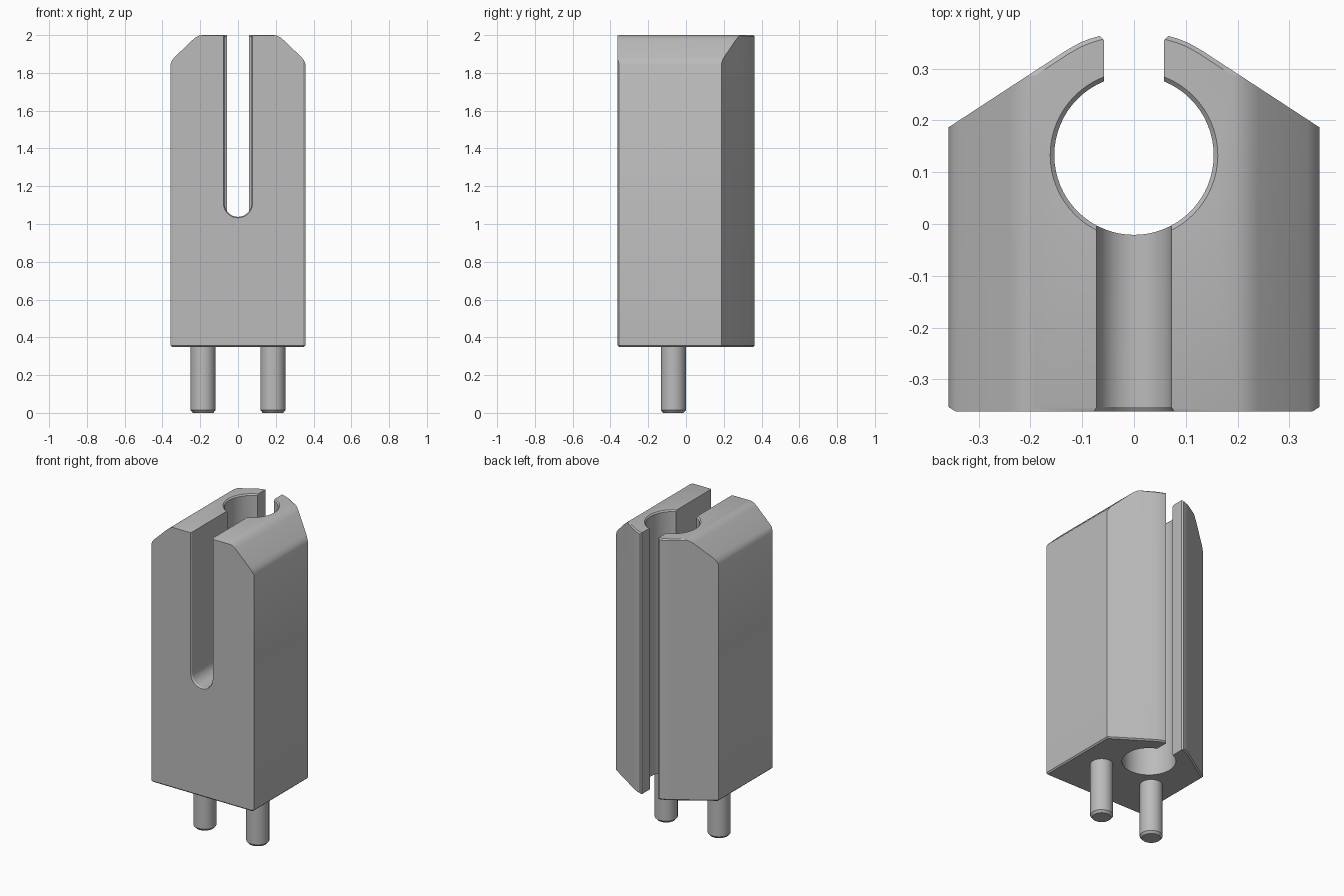
import bpy, bmesh, math

cube = bpy.data.objects.get("Cube")
if cube:
    bpy.data.objects.remove(cube, do_unlink=True)

grey = bpy.data.materials.new("light grey")
grey.use_nodes = True
grey.diffuse_color = (0.5, 0.5, 0.5, 1)
grey.node_tree.nodes["Principled BSDF"].inputs["Base Color"].default_value = (0.5, 0.5, 0.5, 1)


def loft(name, sections):
    """Solid through equally long closed rings of 3D points."""
    bm = bmesh.new()
    rings = [[bm.verts.new(p) for p in s] for s in sections]
    n = len(rings[0])
    for a, b in zip(rings, rings[1:]):
        for i in range(n):
            j = (i + 1) % n
            bm.faces.new((a[i], a[j], b[j], b[i]))
    bm.faces.new(rings[0])
    bm.faces.new(rings[-1])
    bmesh.ops.recalc_face_normals(bm, faces=bm.faces[:])
    mesh = bpy.data.meshes.new(name)
    bm.to_mesh(mesh)
    bm.free()
    mesh.materials.append(grey)
    ob = bpy.data.objects.new(name, mesh)
    bpy.context.collection.objects.link(ob)
    return ob


def circle(x, y, z, r, n=64):
    return [(x + r * math.cos(2 * math.pi * i / n), y + r * math.sin(2 * math.pi * i / n), z)
            for i in range(n)]


def slot_ring(y, r, zc=1.11, n=24):
    arc = [(-r * math.cos(math.pi * i / n), y, zc - r * math.sin(math.pi * i / n))
           for i in range(n + 1)]
    return arc + [(r, y, 2.2), (-r, y, 2.2)]


def cut(target, tool, operation="DIFFERENCE"):
    mod = target.modifiers.new(tool.name, "BOOLEAN")
    mod.operation, mod.object, mod.solver = operation, tool, "EXACT"
    tool.hide_render = True
    tool.hide_viewport = True


def mirrored(half):
    return half + [(-x, y) for x, y in reversed(half)]


def apply_all(ob, tools):
    bpy.context.view_layer.update()
    dg = bpy.context.evaluated_depsgraph_get()
    mesh = bpy.data.meshes.new_from_object(ob.evaluated_get(dg))
    ob.modifiers.clear()
    ob.data = mesh
    for tool in tools:
        bpy.data.objects.remove(tool, do_unlink=True)


def smooth(ob, angle=30):
    bpy.ops.object.select_all(action="DESELECT")
    ob.select_set(True)
    bpy.context.view_layer.objects.active = ob
    bpy.ops.object.shade_smooth_by_angle(angle=math.radians(angle))


# Body: plan outline crossed with the sloped-shoulder front profile
plan = mirrored([(0.345, -0.362), (0.358, -0.354), (0.358, 0.187), (0.13, 0.336),
                 (0.105, 0.35), (0.085, 0.358), (0.04, 0.371)])
body = loft("body", [[(x, y, z) for x, y in plan] for z in (0.35, 2.1)])
shoulder = mirrored([(0.4, 0.3), (0.4, 1.78), (0.358, 1.845), (0.348, 1.868), (0.335, 1.884),
                     (0.24, 1.975), (0.224, 1.988), (0.205, 1.997), (0.19, 2.0)])
profile = loft("shoulder_profile", [[(x, y, z) for x, z in shoulder] for y in (-0.5, 0.5)])
cut(body, profile, "INTERSECT")
apply_all(body, [profile])

# Small chamfer on the bottom rim and on the front and back top edges
bm = bmesh.new()
bm.from_mesh(body.data)
bmesh.ops.remove_doubles(bm, verts=bm.verts[:], dist=0.0005)
rim = []
for e in bm.edges:
    if len(e.link_faces) != 2:
        continue
    z0, z1 = (v.co.z for v in e.verts)
    flat = any(abs(f.normal.z) > 0.99 for f in e.link_faces)
    side = any(abs(f.normal.z) < 0.01 for f in e.link_faces)
    if flat and side and (max(z0, z1) < 0.36 or min(z0, z1) > 1.99):
        rim.append(e)
bmesh.ops.bevel(bm, geom=rim, offset=0.008, segments=1, affect="EDGES")
bm.to_mesh(body.data)
bm.free()

# Bore with chamfered top, front slot and narrow back slot
bore = loft("bore_cutter", [circle(0, 0.133, z, r) for z, r in
                            ((0.2, 0.154), (1.992, 0.154), (2.02, 0.182))])
front_slot = loft("front_slot_cutter", [slot_ring(y, r) for y, r in
                                        ((-0.38, 0.089), (-0.354, 0.072), (0.1, 0.072))])
back_wall = ((0.15, 0.058), (0.355, 0.058), (0.4, 0.1))
back_plan = mirrored([(x, y) for y, x in back_wall])
back_slot = loft("back_slot_cutter", [[(x, y, z) for x, y in back_plan] for z in (0.2, 2.2)])
cutters = [bore, front_slot, back_slot]
for tool in cutters:
    cut(body, tool)
apply_all(body, cutters)
smooth(body, 25)

# Locating pins
for side, x in (("left", 0.185), ("right", -0.185)):
    pin = loft(side + "_pin", [circle(x, -0.067, z, r, 40) for z, r in
                               ((0, 0.054), (0.014, 0.066), (0.36, 0.066))])
    smooth(pin)
